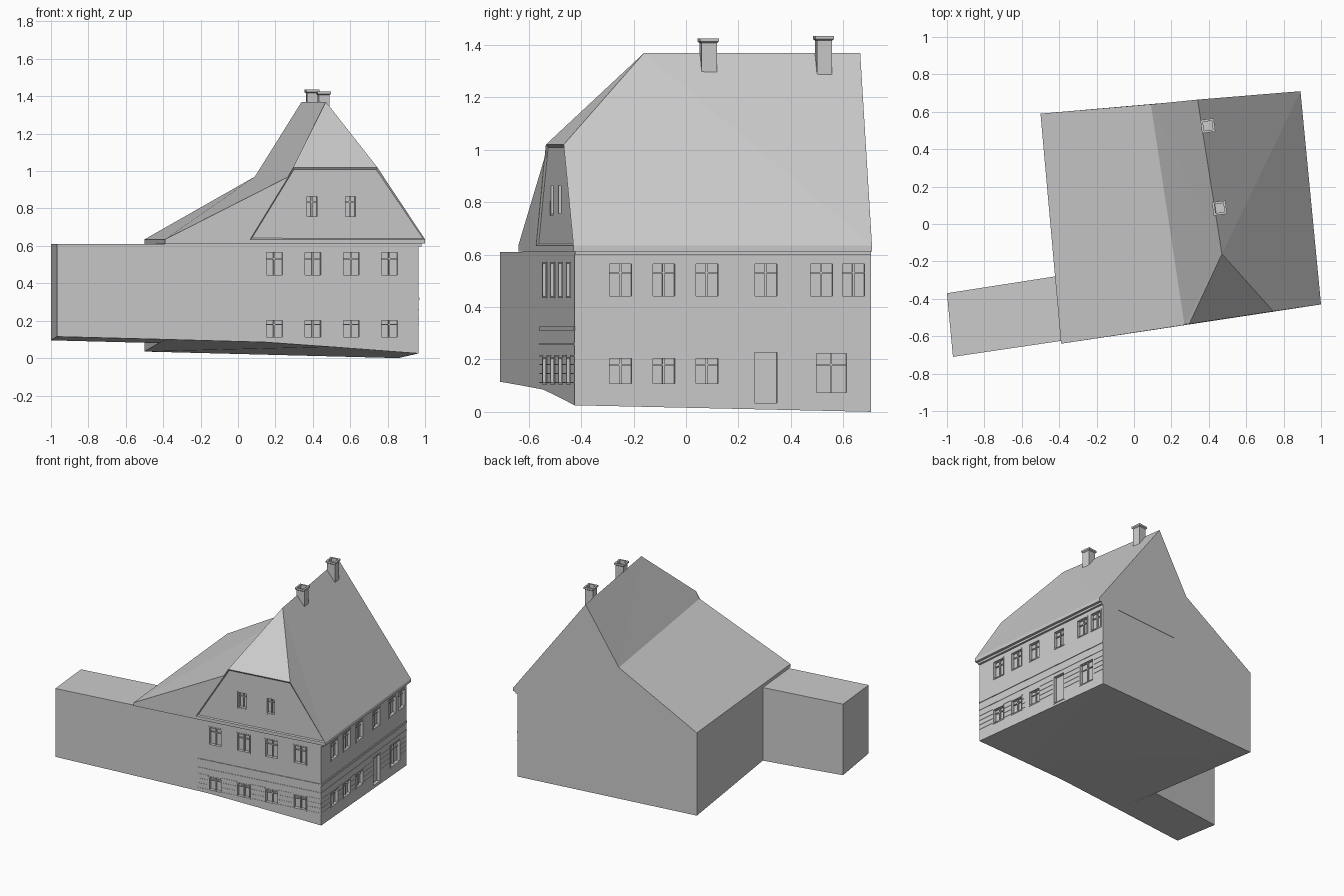
import bpy, bmesh
from mathutils import Vector, Matrix

cube = bpy.data.objects.get("Cube")
if cube:
    bpy.data.objects.remove(cube)

stone = bpy.data.materials.new("plain grey")
stone.use_nodes = True
GREY = (0.6, 0.6, 0.6, 1)
stone.diffuse_color = GREY
stone.node_tree.nodes["Principled BSDF"].inputs["Base Color"].default_value = GREY


def finish(name, bm):
    bmesh.ops.recalc_face_normals(bm, faces=bm.faces[:])
    mesh = bpy.data.meshes.new(name)
    bm.to_mesh(mesh)
    bm.free()
    mesh.materials.append(stone)
    ob = bpy.data.objects.new(name, mesh)
    bpy.context.scene.collection.objects.link(ob)
    return ob


def prism(name, foot, top):
    """Closed block over a footprint whose corners carry their own ground height."""
    bm = bmesh.new()
    low = [bm.verts.new(p) for p in foot]
    high = [bm.verts.new((p[0], p[1], top)) for p in foot]
    n = len(foot)
    for i in range(n):
        j = (i + 1) % n
        bm.faces.new((low[i], low[j], high[j], high[i]))
    base = bm.faces.new(low[::-1])
    bm.faces.new(high)
    bmesh.ops.triangulate(bm, faces=[base])
    return finish(name, bm)


# Wall frames: position along the wall is x for the front, y for the side
def front(x):
    return Vector((x, -0.425 + 0.1476 * (x - 0.965), 0))


def side(y):
    return Vector((0.965 - 0.0956 * (y + 0.425), y, 0))


NORMAL = {front: Vector((0.1476, -1, 0)).normalized(),
          side: Vector((1, 0.0956, 0)).normalized()}


def bar(bm, wall, t0, t1, z0, z1, d0, d1):
    """Box between two wall positions, two heights and two depths."""
    n = NORMAL[wall]
    v = [bm.verts.new(wall(t) + n * d + Vector((0, 0, z)))
         for z in (z0, z1) for t, d in ((t0, d0), (t1, d0), (t1, d1), (t0, d1))]
    for f in ((0, 1, 2, 3), (4, 5, 6, 7), (0, 1, 5, 4), (1, 2, 6, 5), (2, 3, 7, 6), (3, 0, 4, 7)):
        bm.faces.new([v[i] for i in f])


def cut(target, openings):
    """Sink the openings into a solid."""
    bm = bmesh.new()
    for wall, t0, t1, z0, z1 in openings:
        bar(bm, wall, t0, t1, z0, z1, -0.02, 0.05)
    cutter = finish("opening_cutter", bm)
    cutter.hide_render = True
    mod = target.modifiers.new("openings", 'BOOLEAN')
    mod.object = cutter
    mod.solver = 'EXACT'
    bpy.context.view_layer.objects.active = target
    bpy.ops.object.modifier_apply(modifier=mod.name)
    bpy.data.objects.remove(cutter)


def frames(name, openings, bars=True):
    """Casing around each opening, with a mullion and a transom inside."""
    bm = bmesh.new()
    w = 0.008
    for wall, a, b, z0, z1 in openings:
        for s, e, lo, hi in ((a, a + w, z0, z1), (b - w, b, z0, z1),
                             (a, b, z1 - w, z1), (a, b, z0, z0 + w)):
            bar(bm, wall, s, e, lo, hi, -0.02, 0.003)
        if bars:
            m = (a + b) / 2
            t = z0 + (z1 - z0) * 0.68
            bar(bm, wall, m - 0.004, m + 0.004, z0, z1, -0.021, -0.01)
            bar(bm, wall, a, b, t, t + 0.006, -0.021, -0.012)
    return finish(name, bm)


# Main walls and side wing
def ground(x, z):
    p = front(x)
    return (p.x, p.y, z)


body = prism("house_walls", [ground(-0.39, 0.10), ground(0.15, 0.085), ground(0.5, 0.06),
                             ground(0.965, 0.025), (0.857, 0.706, 0.0), (-0.5, 0.59, 0.035)], 0.612)
prism("side_wing", [ground(-0.968, 0.115), ground(-0.385, 0.10),
                    (-0.42, -0.28, 0.08), (-1.0, -0.37, 0.095)], 0.61)

# Roof: half-hipped front, straight back gable, kinked long slope
bm = bmesh.new()
P = {k: bm.verts.new(p) for k, p in {
    "se": (1.0, -0.43, 0.635), "ne": (0.89, 0.71, 0.635),
    "nw": (-0.5, 0.59, 0.635), "sw": (-0.39, -0.64, 0.635),
    "ridge_n": (0.34, 0.665, 1.37), "ridge_s": (0.47, -0.16, 1.37),
    "kink_n": (0.09, 0.64, 0.97), "kink_s": (0.27, -0.54, 0.97),
    "hip_l": (0.295, -0.535, 1.02), "hip_r": (0.745, -0.467, 1.02),
    "gable_l": (0.065, -0.572, 0.635)}.items()}
corners = ["sw", "gable_l", "se", "ne", "nw"]
for k in corners:
    P["low_" + k] = bm.verts.new(P[k].co - Vector((0, 0, 0.023)))
for names in ("ridge_s hip_r se", "ridge_s se ne", "ridge_s ne ridge_n",
              "ridge_s hip_l hip_r",
              "ridge_n ridge_s kink_n", "ridge_s hip_l kink_s", "ridge_s kink_s kink_n",
              "kink_n kink_s sw", "kink_n sw nw",
              "ne ridge_n kink_n nw",
              "sw gable_l kink_s", "gable_l hip_l kink_s"):
    bm.faces.new([P[k] for k in names.split()])
gable = bm.faces.new([P[k] for k in ("gable_l", "se", "hip_r", "hip_l")])
for a, b in zip(corners, corners[1:] + corners[:1]):
    bm.faces.new((P[a], P[b], P["low_" + b], P["low_" + a]))
bm.faces.new([P["low_" + k] for k in corners])
bmesh.ops.recalc_face_normals(bm, faces=bm.faces[:])
bmesh.ops.inset_region(bm, faces=[gable], thickness=0.012, depth=-0.008)
roof = finish("roof", bm)

# Windows and doors
front_bays = [(c - 0.05, c + 0.05) for c in (0.195, 0.4, 0.605, 0.81)]
side_bays = [(s, s + 0.1) for s in (-0.3, -0.135, 0.03)]
upper = [(front, a, b, 0.435, 0.572) for a, b in front_bays]
upper += [(side, a, b, 0.435, 0.572)
          for a, b in side_bays + [(0.255, 0.355), (0.467, 0.567), (0.59, 0.69)]]
lower = [(front, a, b, 0.105, 0.21) for a, b in front_bays]
lower += [(side, a, b, 0.1, 0.212) for a, b in side_bays]
shop = [(side, 0.49, 0.62, 0.065, 0.23)]
door = [(side, 0.253, 0.355, 0.025, 0.235)]
attic = [(front, a, a + 0.07, 0.75, 0.872) for a in (0.36, 0.565)]
cut(body, upper + lower + shop + door)
cut(roof, attic)
frames("upper_windows", upper)
frames("lower_windows", lower)
frames("shop_window", shop)
frames("door_frame", door, bars=False)
frames("attic_windows", attic)

# String courses, eave cornice and fine joints on the ground floor
bm = bmesh.new()
for wall, a, b in ((front, 0.07, 0.965), (side, -0.425, 0.705)):
    bar(bm, wall, a, b, 0.31, 0.325, -0.01, 0.005)
    bar(bm, wall, a, b, 0.255, 0.262, -0.01, 0.003)
bar(bm, side, -0.425, 0.705, 0.598, 0.614, -0.01, 0.015)
finish("string_courses", bm)

bm = bmesh.new()
for wall, start, end, bays in (
        (front, 0.07, 0.965, front_bays),
        (side, -0.425, 0.705, side_bays + [(0.253, 0.355), (0.49, 0.62)])):
    edges = [start] + [e for bay in bays for e in bay] + [end]
    for a, b in zip(edges[::2], edges[1::2]):
        for i in range(4):
            z = 0.11 + i * 0.034
            bar(bm, wall, a, b, z, z + 0.004, -0.005, 0.002)
finish("stone_joints", bm)


# Hollow chimneys with a flared rim, turned to follow the ridge
def chimney(name, x, y, top):
    bm = bmesh.new()
    rings = []
    for half, z in ((0.029, 1.22), (0.029, top - 0.018), (0.036, top - 0.012),
                    (0.036, top), (0.024, top), (0.024, top - 0.06)):
        rings.append([bm.verts.new((sx * half, sy * half, z))
                      for sx, sy in ((-1, -1), (1, -1), (1, 1), (-1, 1))])
    for r, s in zip(rings, rings[1:]):
        for i in range(4):
            j = (i + 1) % 4
            bm.faces.new((r[i], r[j], s[j], s[i]))
    bm.faces.new(rings[0])
    bm.faces.new(rings[-1])
    ob = finish(name, bm)
    ob.matrix_world = Matrix.Translation((x, y, 0)) @ Matrix.Rotation(0.13, 4, 'Z')


chimney("back_chimney", 0.395, 0.525, 1.435)
chimney("front_chimney", 0.457, 0.085, 1.425)
